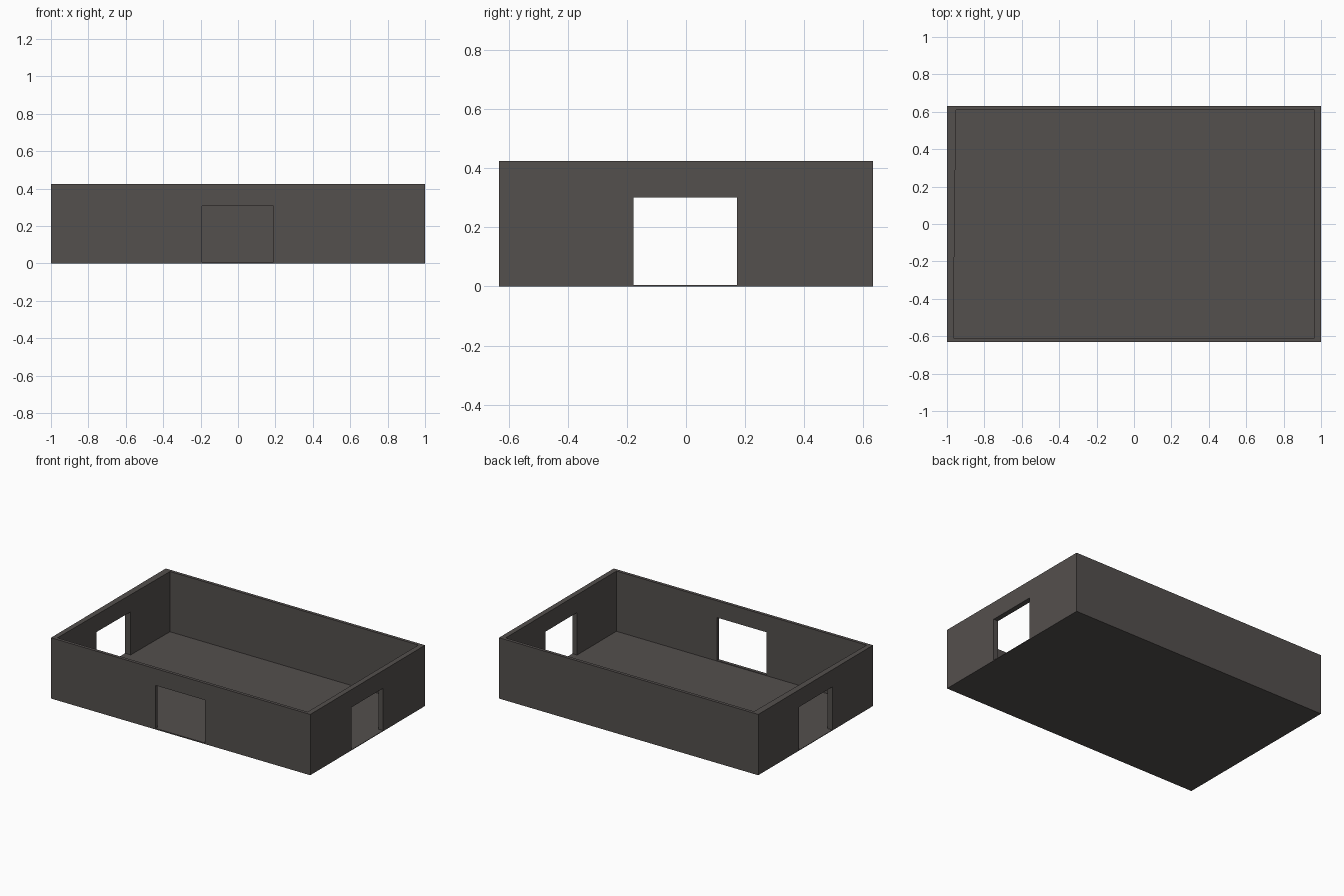
import bpy, bmesh
from mathutils import Vector

if "Cube" in bpy.data.objects:
    bpy.data.objects.remove(bpy.data.objects["Cube"])

X, Y, H = 1.0, 0.632, 0.424      # outer half sizes and height
IX, IY = 0.964, 0.61             # inner half sizes
FLOOR = 0.004

mat = bpy.data.materials.new("dark grey")
mat.diffuse_color = (0.088, 0.079, 0.075, 1)
mat.use_nodes = True
mat.node_tree.nodes["Principled BSDF"].inputs["Base Color"].default_value = mat.diffuse_color


def prism(name, profile, place, depth):
    """Extrude a closed 2D profile; place(u, v) maps it to 3D."""
    bm = bmesh.new()
    face = bm.faces.new([bm.verts.new(place(u, v)) for u, v in profile])
    ext = bmesh.ops.extrude_face_region(bm, geom=[face])
    moved = [g for g in ext["geom"] if isinstance(g, bmesh.types.BMVert)]
    bmesh.ops.translate(bm, verts=moved, vec=Vector(depth))
    bmesh.ops.recalc_face_normals(bm, faces=bm.faces)
    mesh = bpy.data.meshes.new(name)
    bm.to_mesh(mesh)
    bm.free()
    mesh.materials.append(mat)
    obj = bpy.data.objects.new(name, mesh)
    bpy.context.collection.objects.link(obj)
    return obj


def wall_profile(half, door=None):
    """Rectangle with an optional doorway (left, right, sill, top)."""
    pts = [(-half, FLOOR)]
    if door:
        a, b, sill, top = door
        pts += [(a, FLOOR), (a, top), (b, top), (b, FLOOR)]
    return pts + [(half, FLOOR), (half, H), (-half, H)]


# Floor slab
prism("floor", [(-X, -Y), (X, -Y), (X, Y), (-X, Y)],
      lambda u, v: (u, v, 0), (0, 0, FLOOR))

# Long walls: doorway in the front one only
front_door = (-0.192, 0.189, FLOOR, 0.307)
prism("front_wall", wall_profile(X, front_door),
      lambda u, v: (u, -Y, v), (0, Y - IY, 0))
prism("back_wall", wall_profile(X),
      lambda u, v: (u, Y, v), (0, IY - Y, 0))

# Low sill in the front doorway
prism("front_sill", [(-0.192, FLOOR), (0.189, FLOOR), (0.189, 0.008), (-0.192, 0.008)],
      lambda u, v: (u, -Y, v), (0, Y - IY, 0))

# End walls with doorways
prism("right_wall", wall_profile(IY, (-0.177, 0.172, FLOOR, 0.30)),
      lambda u, v: (X, u, v), (IX - X, 0, 0))
left = prism("left_wall", wall_profile(IY, (-0.184, 0.184, FLOOR, 0.304)),
             lambda u, v: (-X, u, v), (X - IX, 0, 0))

# The left wall's inner face is slightly skewed
for v in left.data.vertices:
    if v.co.x > -0.99:
        v.co.x += 0.005 + 0.007 * v.co.y / IY
